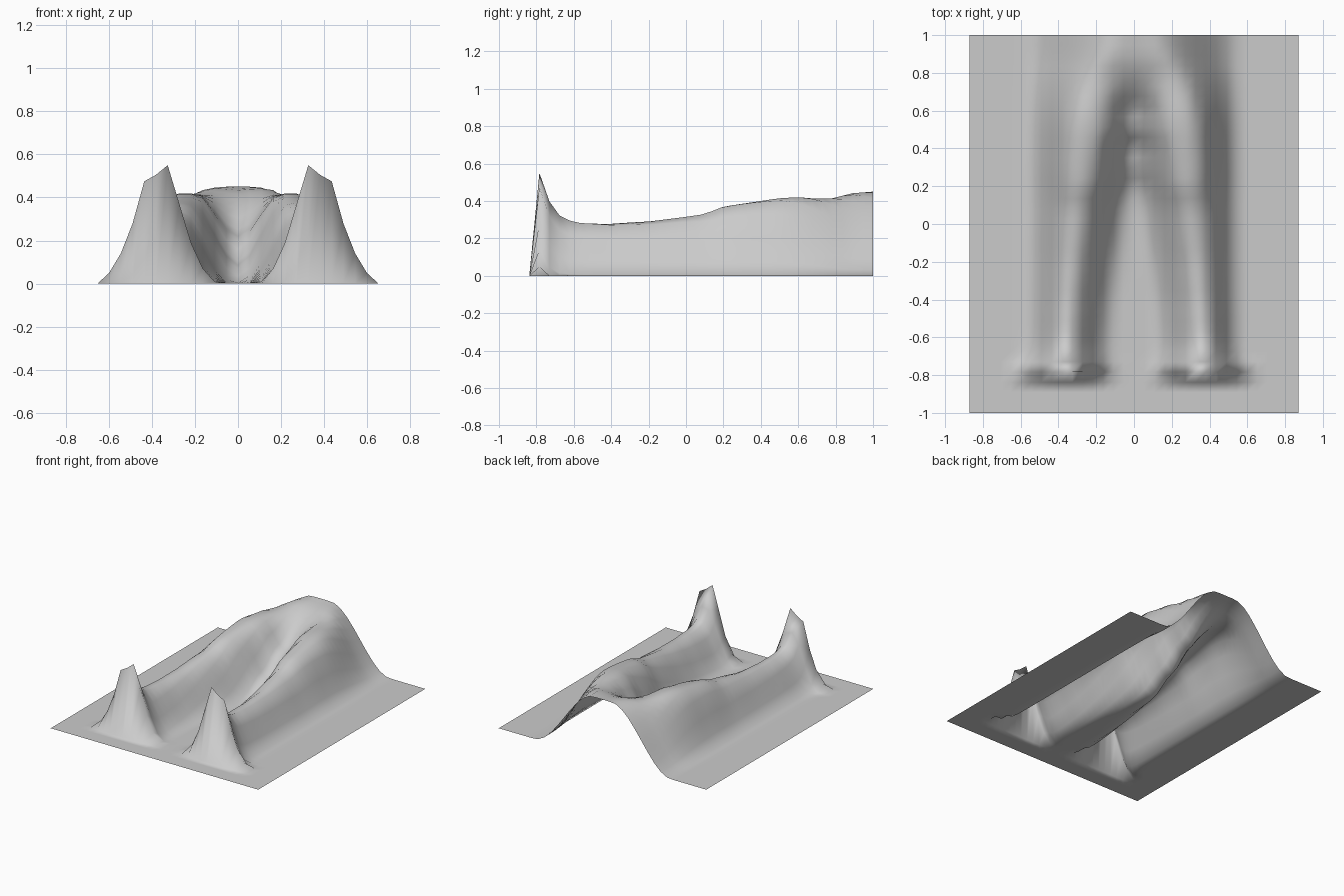
import bpy
import bmesh

NX, NY = 32, 37
HALF_X, HALF_Y = 0.87, 1.0

# Ridge stations: y, inner foot x, inner crest x, outer crest x, outer foot x, crest z, valley floor z
STATIONS = [
    (-0.730, 0.11, 0.36, 0.37, 0.59, 0.400, 0.0),
    (-0.676, 0.12, 0.36, 0.37, 0.57, 0.325, 0.0),
    (-0.600, 0.12, 0.35, 0.37, 0.56, 0.287, 0.0),
    (-0.400, 0.10, 0.34, 0.36, 0.56, 0.280, 0.0),
    (-0.200, 0.07, 0.32, 0.35, 0.56, 0.290, 0.0),
    (0.000, 0.04, 0.29, 0.34, 0.56, 0.315, 0.0),
    (0.100, 0.03, 0.27, 0.33, 0.56, 0.330, 0.0),
    (0.200, 0.01, 0.25, 0.32, 0.56, 0.370, 0.01),
    (0.300, 0.00, 0.24, 0.32, 0.56, 0.385, 0.07),
    (0.400, 0.00, 0.22, 0.31, 0.56, 0.400, 0.10),
    (0.500, 0.00, 0.20, 0.30, 0.56, 0.415, 0.20),
    (0.600, 0.00, 0.20, 0.28, 0.56, 0.420, 0.23),
    (0.700, 0.00, 0.18, 0.25, 0.56, 0.412, 0.33),
    (0.800, 0.00, 0.15, 0.20, 0.56, 0.415, 0.40),
    (0.870, 0.00, 0.10, 0.14, 0.56, 0.440, 0.43),
    (1.000, 0.00, 0.05, 0.08, 0.57, 0.450, 0.45),
]

# Profile of the front peak: x, z
PEAK = [(0.10, 0.0), (0.163, 0.07), (0.218, 0.19), (0.272, 0.37), (0.326, 0.55),
        (0.381, 0.505), (0.435, 0.475), (0.489, 0.28), (0.544, 0.14),
        (0.598, 0.05), (0.65, 0.0)]


def interpolate(table, t):
    """Linear lookup of a table row by its first column."""
    if t <= table[0][0]:
        return table[0][1:]
    for a, b in zip(table, table[1:]):
        if t <= b[0]:
            k = (t - a[0]) / (b[0] - a[0])
            return [p + (q - p) * k for p, q in zip(a[1:], b[1:])]
    return table[-1][1:]


def smoothstep(a, b, x):
    t = min(1, max(0, (x - a) / (b - a)))
    return t * t * (3 - 2 * t)


def height(row, x, y):
    x = abs(x)
    if row <= 3:
        return 0.0
    if row == 4:
        return interpolate(PEAK, x)[0]
    foot_in, crest_in, crest_out, foot_out, crest, floor = interpolate(STATIONS, y)
    if x < crest_in:
        return floor + (crest - floor) * smoothstep(foot_in, crest_in, x)
    return crest * (1 - smoothstep(crest_out, foot_out, x))


# Terrain sheet: a regular grid raised into two ridges that merge at the back
bm = bmesh.new()
grid = []
for j in range(NY + 1):
    y = -HALF_Y + 2 * HALF_Y * j / NY
    line = []
    for i in range(NX + 1):
        x = -HALF_X + 2 * HALF_X * i / NX
        line.append(bm.verts.new((x, y, height(j, x, y))))
    grid.append(line)
for a, b in zip(grid, grid[1:]):
    for i in range(NX):
        face = bm.faces.new((a[i], a[i + 1], b[i + 1], b[i]))
        face.smooth = True

mesh = bpy.data.meshes.new("ridge_terrain")
bm.to_mesh(mesh)
bm.free()
terrain = bpy.data.objects.new("ridge_terrain", mesh)
bpy.context.collection.objects.link(terrain)
